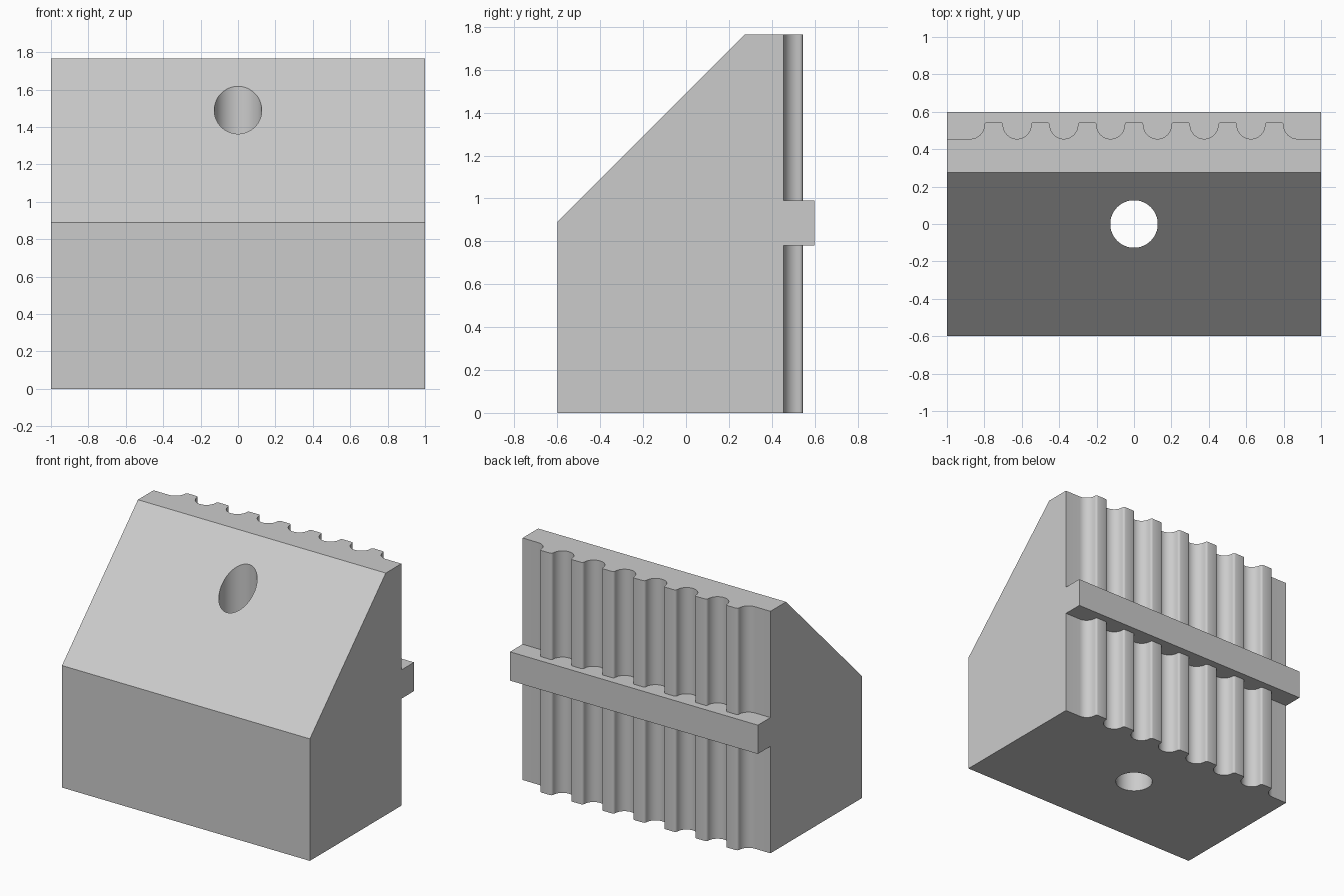
import bpy, bmesh
from math import sin, cos, pi
from mathutils import Vector

cube = bpy.data.objects.get("Cube")
if cube:
    bpy.data.objects.remove(cube, do_unlink=True)

HEIGHT, FRONT, GROOVE, RIDGE = 1.765, -0.6, 0.455, 0.545
PITCH, RADIUS, FILLET, STEPS = 0.25, 0.075, 0.015, 10

grey = bpy.data.materials.new("plain grey")
grey.use_nodes = True
grey.diffuse_color = (0.6, 0.6, 0.6, 1)
grey.node_tree.nodes["Principled BSDF"].inputs["Base Color"].default_value = (0.6, 0.6, 0.6, 1)


def make_object(name, bm):
    bmesh.ops.recalc_face_normals(bm, faces=bm.faces)
    mesh = bpy.data.meshes.new(name)
    bm.to_mesh(mesh)
    bm.free()
    mesh.materials.append(grey)
    obj = bpy.data.objects.new(name, mesh)
    bpy.context.collection.objects.link(obj)
    return obj


def arc(cx, cy, r, start, end, steps):
    return [(cx + r * cos(a), cy + r * sin(a))
            for a in (start + (end - start) * i / steps for i in range(steps + 1))]


def half_tooth(cx):
    """Left side of one ridge: hollow curve up, then a small rounded shoulder."""
    hollow = arc(cx - PITCH / 2, GROOVE + RADIUS, RADIUS, -pi / 2, 0, STEPS)
    shoulder = arc(cx - PITCH / 2 + RADIUS + FILLET, RIDGE - FILLET, FILLET, pi, pi / 2, 3)
    return hollow + shoulder[1:]


# Plan outline with the ribbed back edge
outline = [(1, FRONT), (-1, FRONT), (-1, GROOVE)]
for i in range(-3, 4):
    cx = i * PITCH
    left = half_tooth(cx)
    right = [(2 * cx - x, y) for x, y in reversed(left)]
    outline += (left if i == -3 else left[1:]) + right
outline.append((1, GROOVE))

# Body: extruded outline with the front top cut off at a slant
bm = bmesh.new()
base = bm.faces.new([bm.verts.new((x, y, 0)) for x, y in outline])
top = bmesh.ops.extrude_face_region(bm, geom=[base])
bmesh.ops.translate(bm, vec=(0, 0, HEIGHT),
                    verts=[v for v in top["geom"] if isinstance(v, bmesh.types.BMVert)])
cut = bmesh.ops.bisect_plane(bm, geom=bm.verts[:] + bm.edges[:] + bm.faces[:],
                             plane_co=(0, FRONT, 0.89), plane_no=Vector((0, -1, 1)),
                             clear_outer=True)
edges = [e for e in cut["geom_cut"] if isinstance(e, bmesh.types.BMEdge)]
bmesh.ops.holes_fill(bm, edges=edges)
body = make_object("ribbed_block", bm)

# Horizontal rail across the back
bm = bmesh.new()
bmesh.ops.create_cube(bm, size=1)
bmesh.ops.scale(bm, vec=(2, 0.2, 0.21), verts=bm.verts)
bmesh.ops.translate(bm, vec=(0, 0.5, 0.885), verts=bm.verts)
rail = make_object("rail_joiner", bm)

# Vertical through hole
bm = bmesh.new()
bmesh.ops.create_cone(bm, cap_ends=True, segments=64, radius1=0.127, radius2=0.127, depth=4)
hole = make_object("hole_cutter", bm)

for helper, operation in ((rail, 'UNION'), (hole, 'DIFFERENCE')):
    helper.hide_render = True
    helper.hide_viewport = True
    mod = body.modifiers.new(helper.name, 'BOOLEAN')
    mod.operation, mod.solver, mod.object = operation, 'EXACT', helper

# Bake the joins, then smooth only the curved walls
bpy.context.view_layer.update()
baked = bpy.data.meshes.new_from_object(body.evaluated_get(bpy.context.evaluated_depsgraph_get()))
body.modifiers.clear()
body.data = baked
for helper in (rail, hole):
    bpy.data.objects.remove(helper, do_unlink=True)
bpy.context.view_layer.objects.active = body
body.select_set(True)
bpy.ops.object.shade_smooth_by_angle(angle=0.55)
